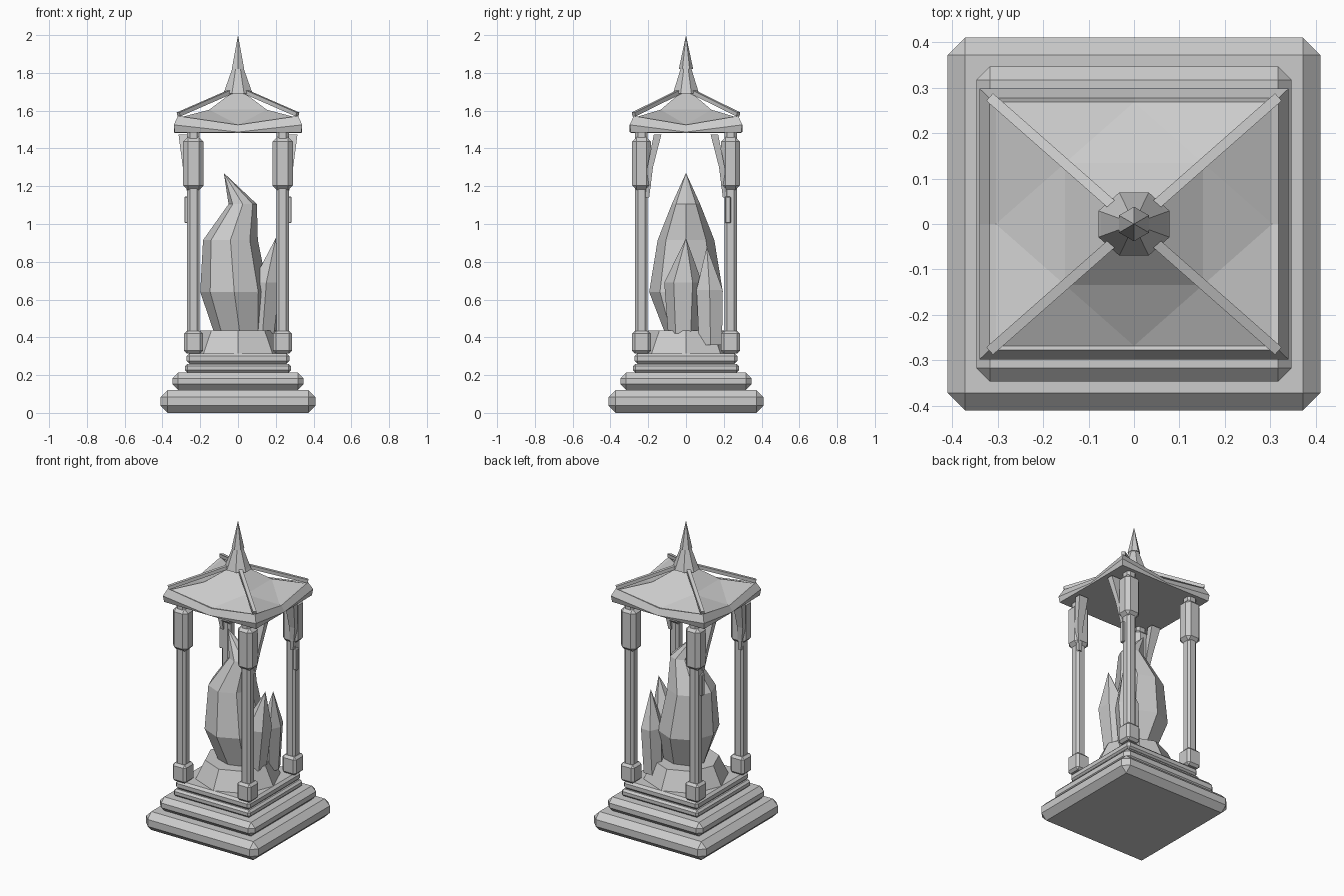
import bpy, bmesh, math
from mathutils import Vector

cube = bpy.data.objects.get("Cube")
if cube:
    bpy.data.objects.remove(cube, do_unlink=True)

stone = bpy.data.materials.new("grey_stone")
stone.use_nodes = True
GREY = (0.6, 0.6, 0.6, 1)
stone.diffuse_color = GREY
stone.node_tree.nodes["Principled BSDF"].inputs["Base Color"].default_value = GREY


def finish(name, bm):
    bmesh.ops.recalc_face_normals(bm, faces=bm.faces)
    mesh = bpy.data.meshes.new(name)
    bm.to_mesh(mesh)
    bm.free()
    mesh.materials.append(stone)
    obj = bpy.data.objects.new(name, mesh)
    bpy.context.collection.objects.link(obj)
    return obj


def box(name, centre, size, bevel=0.0):
    """Box with chamfered edges."""
    bm = bmesh.new()
    bmesh.ops.create_cube(bm, size=1)
    for v in bm.verts:
        v.co = Vector(a * s + c for a, s, c in zip(v.co, size, centre))
    if bevel:
        bmesh.ops.bevel(bm, geom=list(bm.edges), offset=bevel, segments=1,
                        affect='EDGES', profile=0.5)
    return finish(name, bm)


def loft(name, rings):
    """Closed solid through rings of points; a one-point ring is a tip."""
    bm = bmesh.new()
    loops = [[bm.verts.new(p) for p in ring] for ring in rings]
    for a, b in zip(loops, loops[1:]):
        n = max(len(a), len(b))
        for i in range(n):
            j = (i + 1) % n
            if len(b) == 1:
                bm.faces.new((a[i], a[j], b[0]))
            else:
                bm.faces.new((a[i], a[j], b[j], b[i]))
    for end in (loops[0], loops[-1]):
        if len(end) > 2:
            bm.faces.new(end)
    return finish(name, bm)


def ring(sides, cx, cy, z, rx, ry, turn=0.0):
    angles = [turn + math.tau * i / sides for i in range(sides)]
    return [(cx + rx * math.cos(a), cy + ry * math.sin(a), z) for a in angles]


# Stepped plinth
tiers = [(0.0, 0.122, 0.41, 0.038), (0.122, 0.213, 0.347, 0.03),
         (0.213, 0.26, 0.28, 0.013), (0.26, 0.315, 0.272, 0.015)]
for i, (low, high, half, bevel) in enumerate(tiers):
    box(f"plinth_step_{i + 1}", (0, 0, (low + high) / 2),
        (2 * half, 2 * half, high - low), bevel)

# Rock mound under the crystals
loft("mound", [ring(8, 0, 0, 0.31, 0.26, 0.26), ring(8, 0, 0, 0.435, 0.2, 0.2)])

# Crystals
loft("main_crystal", [
    ring(8, 0.01, 0, 0.42, 0.135, 0.11),
    ring(8, -0.02, 0, 0.64, 0.18, 0.195),
    ring(8, -0.04, 0, 0.915, 0.145, 0.15),
    ring(8, 0.025, 0, 1.105, 0.075, 0.075),
    [(-0.075, 0, 1.27)]])
loft("side_crystal", [
    ring(6, 0.13, -0.015, 0.42, 0.07, 0.08, math.pi / 6),
    ring(6, 0.15, -0.015, 0.69, 0.085, 0.1, math.pi / 6),
    [(0.2, 0, 0.925)]])
loft("back_crystal", [
    ring(6, 0.145, 0.13, 0.36, 0.06, 0.07),
    ring(6, 0.16, 0.125, 0.65, 0.065, 0.08),
    [(0.18, 0.11, 0.88)]])

# Four posts with footings, capitals and slanting braces
POST = 0.236
for sx, xname in ((-1, "right"), (1, "left")):
    for sy, yname in ((-1, "front"), (1, "back")):
        tag = f"{yname}_{xname}"
        x, y = sx * POST, sy * POST
        box(f"post_{tag}", (x, y, 0.94), (0.066, 0.066, 1.14), 0.014)
        box(f"footing_{tag}", (x, y, 0.374), (0.1, 0.1, 0.12), 0.015)
        box(f"capital_{tag}", (x, y, 1.32), (0.108, 0.1, 0.28), 0.024)

        def rect(x0, x1, y0, y1, z):
            return [(sx * a, sy * b, z) for a, b in
                    ((x0, y0), (x1, y0), (x1, y1), (x0, y1))]
        loft(f"brace_{tag}", [
            rect(0.245, 0.265, 0.195, 0.215, 1.14),
            rect(0.25, 0.292, 0.175, 0.205, 1.3),
            rect(0.25, 0.315, 0.13, 0.17, 1.475)])
        if sy > 0:
            box(f"post_plate_{tag}", (sx * 0.265, 0.222, 1.075),
                (0.038, 0.03, 0.14), 0.004)


# Roof: eight-point rings, corners lifted above the middles of the sides
def eave(hx, hy, corner, middle):
    return [(hx * a, hy * b, corner if a and b else middle) for a, b in
            ((1, 0), (1, 1), (0, 1), (-1, 1), (-1, 0), (-1, -1), (0, -1), (1, -1))]


loft("roof", [
    eave(0.335, 0.292, 1.485, 1.483),
    eave(0.34, 0.298, 1.525, 1.487),
    eave(0.318, 0.277, 1.572, 1.525),
    eave(0.304, 0.268, 1.565, 1.525)])

# Sagging roof panels: each side is creased between its middle and the hips
bm = bmesh.new()
rim = [bm.verts.new(p) for p in eave(0.304, 0.268, 1.565, 1.525)]
hips = {i: bm.verts.new((rim[i].co.x / 2, rim[i].co.y / 2, 1.605))
        for i in (1, 3, 5, 7)}
apex = bm.verts.new((0, 0, 1.72))
for i in (0, 2, 4, 6):
    before, after = (i - 1) % 8, i + 1
    bm.faces.new((rim[before], rim[i], hips[before]))
    bm.faces.new((rim[i], rim[after], hips[after]))
    bm.faces.new((rim[i], hips[after], apex, hips[before]))
bmesh.ops.triangulate(bm, faces=[f for f in bm.faces if len(f.verts) > 3])
finish("roof_panels", bm)

# Straight ridge beams above the hips
for sx in (-1, 1):
    for sy in (-1, 1):
        start = Vector((sx * 0.315, sy * 0.277, 1.58))
        end = Vector((sx * 0.04, sy * 0.035, 1.7))
        beam = box(f"ridge_beam_{sx}_{sy}", (0, 0, 0),
                   (0.022, 0.022, (end - start).length))
        beam.location = (start + end) / 2
        beam.rotation_euler = (end - start).to_track_quat('Z', 'Y').to_euler()

# Finial
loft("finial_base", [ring(8, 0, 0, 1.69, 0.085, 0.075, math.pi / 8),
                     ring(8, 0, 0, 1.705, 0.078, 0.07, math.pi / 8),
                     ring(8, 0, 0, 1.83, 0.03, 0.028, math.pi / 8)])
loft("finial_spike", [ring(6, 0, 0, 1.82, 0.038, 0.038, math.pi / 6),
                      [(0, 0, 2.0)]])
